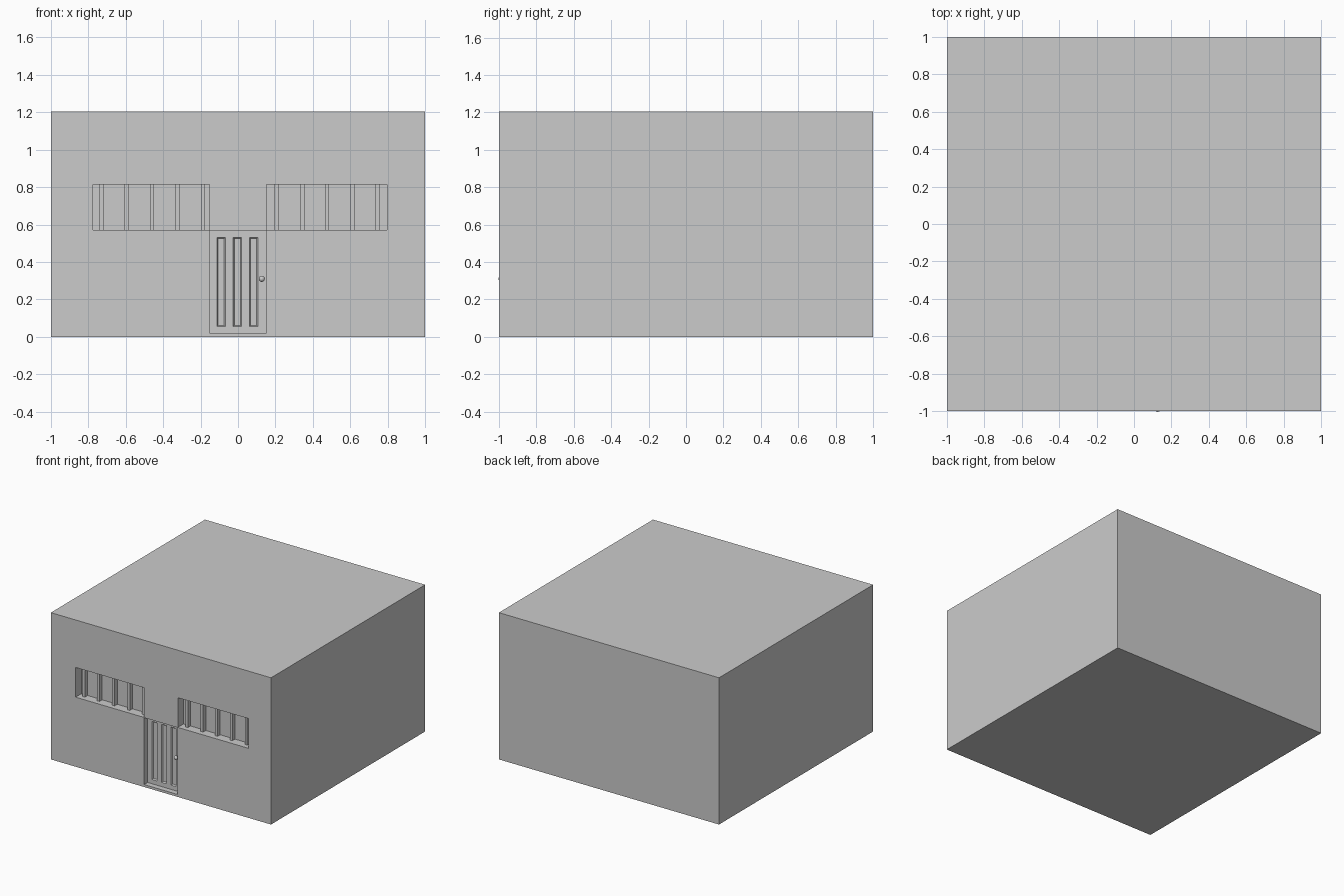
import bpy, bmesh
from math import radians

if "Cube" in bpy.data.objects:
    bpy.data.objects.remove(bpy.data.objects["Cube"])

FRONT = -1.0
WIN_DEPTH = 0.075      # wall face to glass
DOOR_FACE = -0.955     # door leaf front plane


def box(name, x0, x1, y0, y1, z0, z1):
    bm = bmesh.new()
    bmesh.ops.create_cube(bm, size=1)
    for v in bm.verts:
        v.co = (x1 if v.co.x > 0 else x0,
                y1 if v.co.y > 0 else y0,
                z1 if v.co.z > 0 else z0)
    return add(name, bm)


def add(name, bm):
    mesh = bpy.data.meshes.new(name)
    bm.to_mesh(mesh)
    bm.free()
    ob = bpy.data.objects.new(name, mesh)
    bpy.context.collection.objects.link(ob)
    return ob


def cut(target, cutter):
    mod = target.modifiers.new("cut", 'BOOLEAN')
    mod.operation = 'DIFFERENCE'
    mod.solver = 'EXACT'
    mod.object = cutter
    cutter.hide_render = True
    cutter.hide_set(True)


# Building block
walls = box("building_walls", -1, 1, FRONT, 1, 0, 1.205)

# Window strips: recess plus vertical mullions
windows = {
    "left": (-0.775, -0.153, (-0.73, -0.597, -0.46, -0.322, -0.187)),
    "right": (0.153, 0.797, (0.205, 0.344, 0.475, 0.61, 0.745)),
}
for side, (x0, x1, bars) in windows.items():
    cut(walls, box(side + "_window_cutter", x0, x1, FRONT - 0.1,
                   FRONT + WIN_DEPTH, 0.571, 0.815))
    for i, x in enumerate(bars):
        box(f"{side}_window_mullion_{i + 1}", x - 0.011, x + 0.011,
            FRONT + 0.04, FRONT + WIN_DEPTH, 0.571, 0.815)

# Door recess and threshold
cut(walls, box("door_cutter", -0.152, 0.151, FRONT - 0.1, DOOR_FACE + 0.015, -0.1, 0.569))
box("door_threshold", -0.152, 0.151, FRONT, DOOR_FACE + 0.015, 0, 0.02)

# Door leaf with three sunken bevelled panels
xs = (-0.152, -0.113, -0.067, -0.026, 0.02, 0.061, 0.107, 0.151)
zs = (0.02, 0.055, 0.532, 0.569)
bm = bmesh.new()
grid = [[bm.verts.new((x, DOOR_FACE, z)) for x in xs] for z in zs]
panels = []
for r in range(3):
    for c in range(7):
        f = bm.faces.new((grid[r][c], grid[r][c + 1],
                          grid[r + 1][c + 1], grid[r + 1][c]))
        if r == 1 and c % 2:
            panels.append(f)
bm.normal_update()
bmesh.ops.inset_individual(bm, faces=panels, thickness=0.010, depth=-0.010)
add("door_leaf", bm)

# Door knob and stem
bpy.ops.mesh.primitive_uv_sphere_add(segments=24, ring_count=12, radius=0.016,
                                     location=(0.127, -0.987, 0.31))
knob = bpy.context.object
knob.name = "door_knob"
bpy.ops.object.shade_smooth_by_angle(angle=radians(40))
bpy.ops.mesh.primitive_cylinder_add(vertices=16, radius=0.007, depth=0.03,
                                    location=(0.127, -0.968, 0.31),
                                    rotation=(radians(90), 0, 0))
bpy.context.object.name = "knob_stem"
bpy.ops.object.shade_smooth_by_angle(angle=radians(40))
